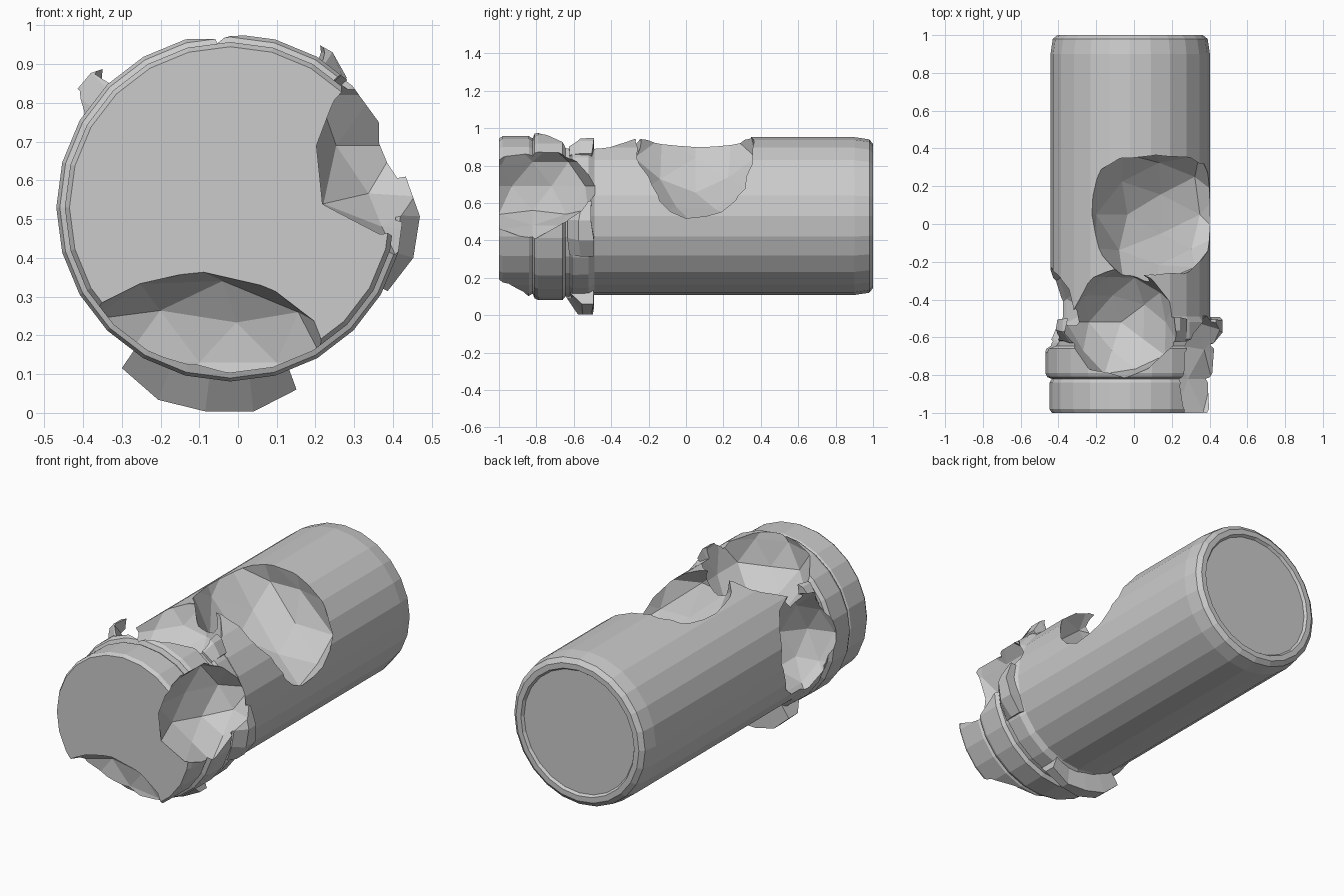
import bpy, bmesh, math, random
from mathutils import Matrix, Vector, Euler

if "Cube" in bpy.data.objects:
    bpy.data.objects.remove(bpy.data.objects["Cube"])

random.seed(4)
CX, CZ, SIDES = -0.02, 0.53, 24


def make_object(name, bm):
    bmesh.ops.recalc_face_normals(bm, faces=bm.faces)
    mesh = bpy.data.meshes.new(name)
    bm.to_mesh(mesh)
    bm.free()
    obj = bpy.data.objects.new(name, mesh)
    bpy.context.collection.objects.link(obj)
    return obj


def polar(r, angle, y):
    return Vector((CX + r * math.cos(angle), y, CZ + r * math.sin(angle)))


def lathe(name, profile):
    """Closed solid turned around the column's long axis; profile is (y, radius)."""
    bm = bmesh.new()
    rings = [[bm.verts.new(polar(r, 2 * math.pi * i / SIDES, y)) for i in range(SIDES)]
             for y, r in profile]
    for a, b in zip(rings, rings[1:]):
        for i in range(SIDES):
            j = (i + 1) % SIDES
            bm.faces.new((a[i], a[j], b[j], b[i]))
    bm.faces.new(rings[0])
    bm.faces.new(rings[-1])
    return make_object(name, bm)


def bite(targets, loc, scale, tilt=0.0):
    """Break the same rough faceted hollow out of every target."""
    bm = bmesh.new()
    bmesh.ops.create_icosphere(bm, subdivisions=2, radius=1)
    for v in bm.verts:
        v.co *= random.uniform(0.91, 1.08)
    bm.transform(Matrix.LocRotScale(Vector(loc), Euler((0, tilt, 0)), Vector(scale)))
    cutter = make_object("bite_cutter", bm)
    for target in targets:
        mod = target.modifiers.new("bite", 'BOOLEAN')
        mod.operation, mod.solver, mod.object = 'DIFFERENCE', 'EXACT', cutter
        bpy.context.view_layer.objects.active = target
        bpy.ops.object.modifier_apply(modifier=mod.name)
    bpy.data.objects.remove(cutter)


def shard(name, start, end, radius, steps):
    """Leftover piece of the broken outer ring, between two angles in degrees."""
    bm = bmesh.new()
    sections = []
    for i in range(steps + 1):
        a = math.radians(start + (end - start) * i / steps)
        r = radius - (0.03 if i in (0, steps) else 0.0)
        y0 = -0.64 + random.uniform(0, 0.03)
        y1 = -0.49 - random.uniform(0, 0.02)
        sections.append([bm.verts.new(polar(*p)) for p in
                         ((0.39, a, y0), (0.44, a, y0), (r, a, y0 + 0.06),
                          (r, a, y1), (0.39, a, y1))])
    for a, b in zip(sections, sections[1:]):
        for i in range(5):
            j = (i + 1) % 5
            bm.faces.new((a[i], a[j], b[j], b[i]))
    bm.faces.new(sections[0])
    bm.faces.new(sections[-1])
    return make_object(name, bm)


# Fallen column: moulded head at the front, plain shaft, recessed rear end
column = lathe("column", [
    (-1.0, 0.415), (-0.98, 0.427), (-0.84, 0.427), (-0.82, 0.415), (-0.81, 0.44),
    (-0.79, 0.449), (-0.66, 0.449), (-0.645, 0.43), (-0.62, 0.43), (-0.61, 0.445),
    (-0.52, 0.442), (-0.49, 0.422), (0.90, 0.422), (0.98, 0.41), (1.0, 0.385),
    (1.0, 0.355), (0.985, 0.345)])

# Remaining pieces of the outer ring
shards = [shard("bottom_ring_shard", 236, 290, 0.53, 4),
          shard("right_ring_shard", -28, 10, 0.49, 3),
          shard("upper_left_ring_shard", 128, 152, 0.50, 3),
          shard("upper_right_ring_shard", 48, 74, 0.48, 3)]
parts = [column] + shards

# Broken hollows: top right, top of head, left, right of head, lower front edge
bite(parts, (0.12, 0.05, 0.84), (0.47, 0.36, 0.24), math.radians(40))
bite(parts, (-0.07, -0.52, 0.93), (0.30, 0.31, 0.27))
bite(parts, (-0.45, -0.46, 0.57), (0.23, 0.22, 0.31))
bite(parts, (0.41, -0.82, 0.69), (0.26, 0.34, 0.27))
bite(parts, (-0.10, -1.02, 0.13), (0.36, 0.21, 0.24))
